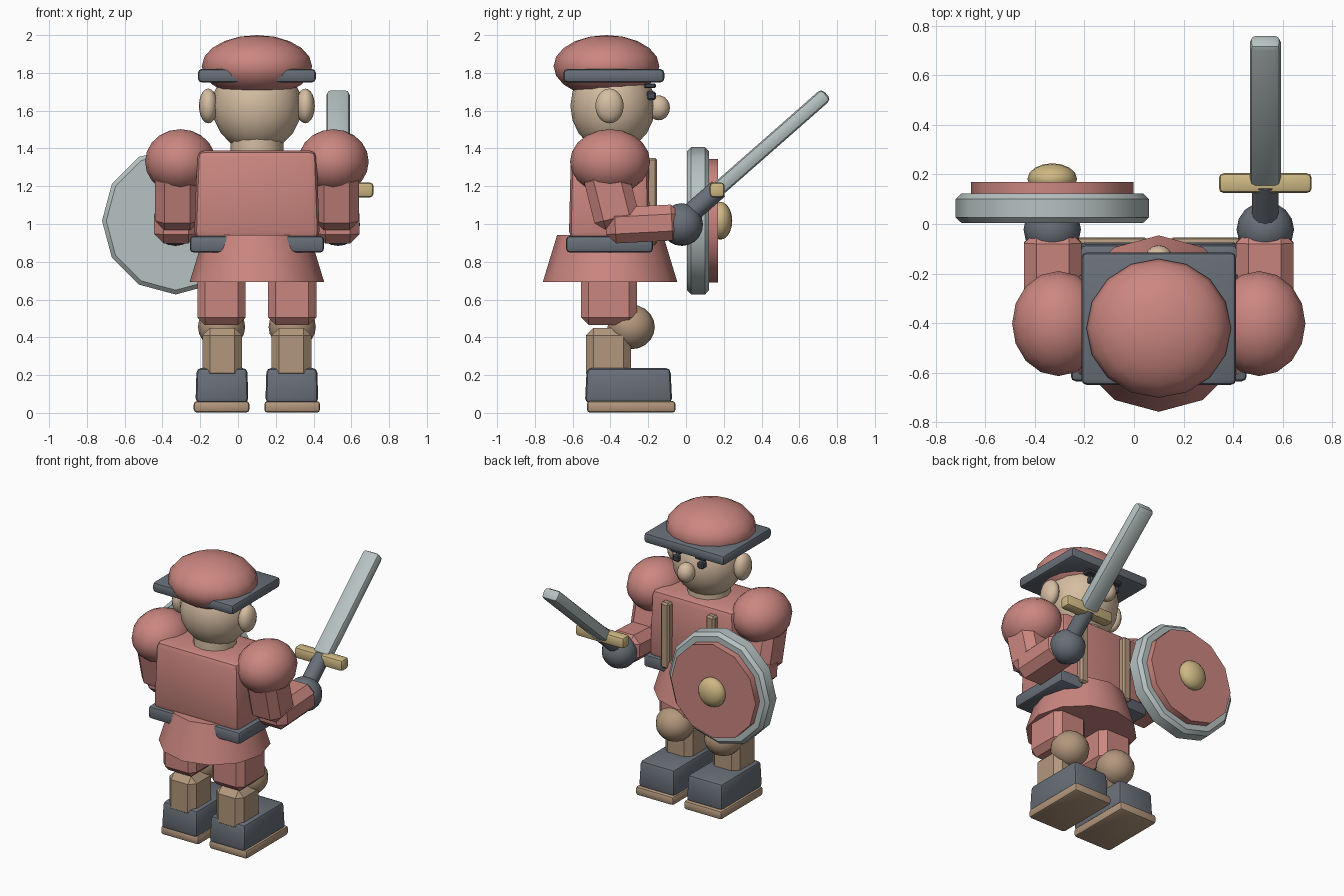
import bpy, bmesh, math
from mathutils import Matrix, Vector

if "Cube" in bpy.data.objects:
    bpy.data.objects.remove(bpy.data.objects["Cube"])

CX = 0.1  # body mid-plane


def material(name, rgb):
    m = bpy.data.materials.new(name)
    m.diffuse_color = (*rgb, 1)
    m.use_nodes = True
    m.node_tree.nodes["Principled BSDF"].inputs["Base Color"].default_value = m.diffuse_color
    return m


RED = material("dusty_red", (0.60, 0.24, 0.215))
SKIN = material("skin", (0.67, 0.51, 0.36))
LEATHER = material("tan_leather", (0.45, 0.31, 0.205))
GREY = material("slate_grey", (0.14, 0.16, 0.19))
STEEL = material("pale_steel", (0.47, 0.54, 0.54))
GOLD = material("brass", (0.62, 0.48, 0.23))
DARK = material("dark_slate", (0.06, 0.07, 0.09))


def finish(name, bm, mat, bevel=0, segments=2, angle=32):
    if bevel:
        sharp = [e for e in bm.edges if e.calc_face_angle(0) > math.radians(40)]
        bmesh.ops.bevel(bm, geom=sharp, offset=bevel, segments=segments,
                        affect='EDGES', profile=0.5, clamp_overlap=True)
    bmesh.ops.recalc_face_normals(bm, faces=bm.faces)
    me = bpy.data.meshes.new(name)
    bm.to_mesh(me)
    bm.free()
    ob = bpy.data.objects.new(name, me)
    bpy.context.collection.objects.link(ob)
    me.materials.append(mat)
    bpy.ops.object.select_all(action='DESELECT')
    ob.select_set(True)
    bpy.context.view_layer.objects.active = ob
    bpy.ops.object.shade_smooth_by_angle(angle=math.radians(angle))
    return ob


def box(name, center, size, mat, bevel=0.02, segments=2, tilt=0, taper=1.0):
    bm = bmesh.new()
    bmesh.ops.create_cube(bm, size=1)
    for v in bm.verts:
        if v.co.z > 0:
            v.co.x *= taper
            v.co.y *= taper
        v.co = Vector([a * b for a, b in zip(v.co, size)])
    bmesh.ops.transform(bm, verts=bm.verts,
                        matrix=Matrix.Translation(center) @ Matrix.Rotation(math.radians(tilt), 4, 'X'))
    return finish(name, bm, mat, bevel, segments)


def ball(name, center, radii, mat, seg=16, rings=10):
    bm = bmesh.new()
    bmesh.ops.create_uvsphere(bm, u_segments=seg, v_segments=rings, radius=1)
    bmesh.ops.transform(bm, verts=bm.verts,
                        matrix=Matrix.Translation(center) @ Matrix.Diagonal((*radii, 1)))
    return finish(name, bm, mat, angle=50)


def cylinder(name, center, r0, r1, depth, mat, sides=12, tilt=0, bevel=0):
    bm = bmesh.new()
    bmesh.ops.create_cone(bm, cap_ends=True, segments=sides, radius1=r0, radius2=r1, depth=depth)
    bmesh.ops.transform(bm, verts=bm.verts,
                        matrix=Matrix.Translation(center) @ Matrix.Rotation(math.radians(tilt), 4, 'X'))
    return finish(name, bm, mat, bevel, 1)


# Torso, belt and skirt
box("torso", (CX, -0.405, 1.155), (0.665, 0.43, 0.47), RED, 0.04, taper=0.95)
box("belt", (CX, -0.405, 0.893), (0.71, 0.46, 0.088), GREY, 0.02)
cylinder("skirt", (CX, -0.402, 0.818), 0.356, 0.28, 0.25, RED)

# Head
cylinder("neck", (CX, -0.4, 1.42), 0.14, 0.14, 0.12, SKIN)
ball("head", (CX, -0.388, 1.625), (0.236, 0.224, 0.245), SKIN)
ball("nose", (CX, -0.145, 1.615), (0.058, 0.06, 0.066), SKIN)
ball("cap", (CX, -0.421, 1.835), (0.292, 0.28, 0.165), RED)
box("cap_brim", (CX, -0.382, 1.785), (0.625, 0.535, 0.072), GREY, 0.022)

# Parts repeated on each side of the body
for side, s in (("left", -1), ("right", 1)):
    def at(dx, y, z):
        return (CX + s * dx, y, z)

    ball(side + "_ear", at(0.257, -0.405, 1.625), (0.05, 0.075, 0.092), SKIN)
    box(side + "_eye", at(0.095, -0.185, 1.68), (0.045, 0.05, 0.045), DARK, 0.008, 1)
    box(side + "_eyebrow", at(0.095, -0.19, 1.732), (0.085, 0.06, 0.025), DARK, 0.006, 1)
    box(side + "_strap", at(0.175, -0.18, 1.12), (0.065, 0.055, 0.46), LEATHER, 0.012, 1)

    # Arm
    ball(side + "_shoulder", at(0.405, -0.402, 1.33), (0.187, 0.212, 0.172), RED)
    box(side + "_upper_arm", at(0.422, -0.395, 1.14), (0.235, 0.24, 0.32), RED, 0.05, 1, tilt=14)
    box(side + "_forearm", at(0.428, -0.225, 1.0), (0.232, 0.40, 0.19), RED, 0.05, 1, tilt=3)
    ball(side + "_hand", at(0.43, -0.022, 0.997), (0.116, 0.112, 0.113), GREY)

    # Leg
    box(side + "_thigh", at(0.187, -0.408, 0.61), (0.255, 0.295, 0.29), RED, 0.04, 1)
    ball(side + "_knee", at(0.187, -0.29, 0.455), (0.125, 0.125, 0.118), LEATHER)
    box(side + "_shin", at(0.183, -0.41, 0.31), (0.21, 0.24, 0.28), LEATHER, 0.04, 1)
    box(side + "_shoe", at(0.185, -0.304, 0.145), (0.28, 0.462, 0.185), GREY, 0.025, taper=0.96)
    box(side + "_sole", at(0.187, -0.29, 0.032), (0.295, 0.47, 0.062), LEATHER, 0.018)

# Round shield on the left hand
SX, SZ = -0.33, 1.017
cylinder("shield_rim", (SX, 0.064, SZ), 0.39, 0.39, 0.118, STEEL, 12, -90, bevel=0.022)
cylinder("shield_face", (SX, 0.142, SZ), 0.327, 0.327, 0.055, RED, 12, -90)
ball("shield_boss", (SX, 0.182, SZ), (0.1, 0.063, 0.1), GOLD)

# Sword in the right hand, sloping up and forward
HX = 0.53
ANGLE = 41.3
axis = Vector((0, math.cos(math.radians(ANGLE)), math.sin(math.radians(ANGLE))))
guard = Vector((HX, 0.165, 1.18))
cylinder("sword_grip", guard - axis * 0.12, 0.053, 0.053, 0.26, GREY, 12, ANGLE - 90)
box("sword_guard", guard, (0.375, 0.08, 0.08), GOLD, 0.02)
box("sword_blade", guard + axis * 0.385, (0.125, 0.078, 0.77), STEEL, 0.025, 2, tilt=ANGLE - 90)
